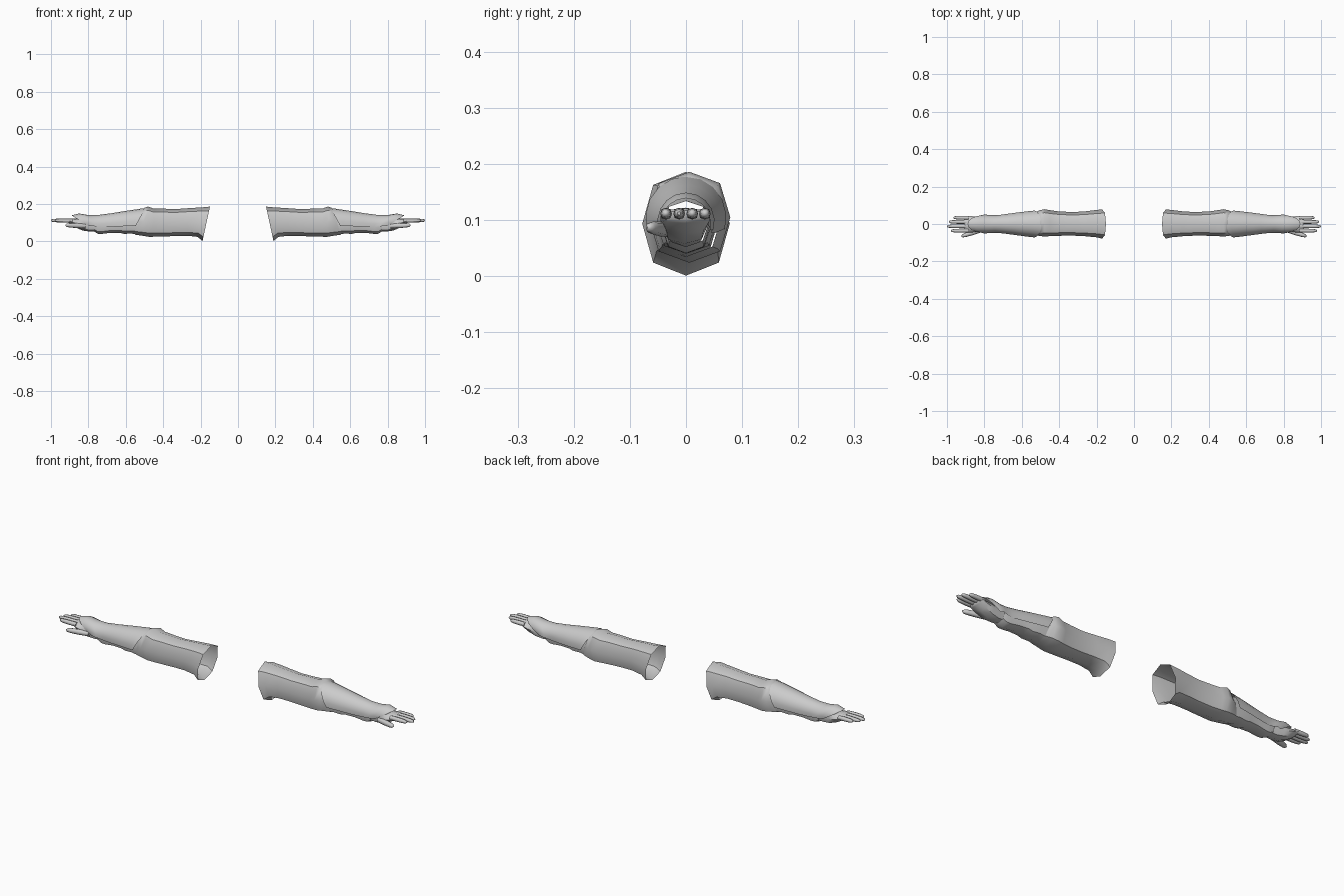
import bpy, math

grey = bpy.data.materials.new("light grey")
grey.diffuse_color = (0.6, 0.6, 0.6, 1)


def finish(name, verts, faces, angle=50):
    """Make the part and its mirrored twin on the other arm."""
    for side, label in ((1, "left_"), (-1, "right_")):
        me = bpy.data.meshes.new(label + name)
        me.from_pydata([(side * x, y, z) for x, y, z in verts], [],
                       [f if side > 0 else f[::-1] for f in faces])
        me.materials.append(grey)
        ob = bpy.data.objects.new(label + name, me)
        bpy.context.collection.objects.link(ob)
        bpy.ops.object.select_all(action='DESELECT')
        ob.select_set(True)
        bpy.context.view_layer.objects.active = ob
        bpy.ops.object.shade_smooth_by_angle(angle=math.radians(angle))


def loft(name, rings, n=8, arc=None, caps=(False, False), angle=50):
    """Rings are (x at top, x at bottom, z top, z bottom, y min, y max).
    arc limits the section to +-arc degrees measured from straight up."""
    verts, faces = [], []
    closed = arc is None
    cols = n if closed else n + 1
    for xt, xb, zt, zb, y0, y1 in rings:
        for i in range(cols):
            a = 2 * math.pi * i / n if closed else math.radians(arc * (2 * i / n - 1))
            c, s = math.cos(a), math.sin(a)
            if closed and n == 8 and i % 2:      # fuller, squarish corners
                c, s = c * 1.06, s * 1.06
            t = (1 - c) / 2
            verts.append((xt + (xb - xt) * t, (y0 + y1) / 2 + s * (y1 - y0) / 2,
                          (zt + zb) / 2 + c * (zt - zb) / 2))
    for r in range(len(rings) - 1):
        for i in range(n):
            j = (i + 1) % cols
            faces.append((r * cols + i, r * cols + j, (r + 1) * cols + j, (r + 1) * cols + i))
    if caps[0]:
        faces.append(tuple(range(cols))[::-1])
    if caps[1]:
        k = (len(rings) - 1) * cols
        faces.append(tuple(range(k, k + cols)))
    finish(name, verts, faces, angle)


# Wide upper sleeve, open at the shoulder, gathered at the elbow
loft("upper_sleeve", [
    (0.15, 0.19, 0.186, 0.001, -0.078, 0.078),
    (0.19, 0.215, 0.182, 0.024, -0.071, 0.075),
    (0.26, 0.27, 0.178, 0.030, -0.065, 0.067),
    (0.33, 0.33, 0.173, 0.029, -0.062, 0.064),
    (0.40, 0.40, 0.175, 0.026, -0.063, 0.067),
    (0.45, 0.45, 0.175, 0.025, -0.065, 0.074),
    (0.48, 0.475, 0.186, 0.024, -0.067, 0.079),
    (0.50, 0.51, 0.180, 0.030, -0.064, 0.074),
    (0.51, 0.55, 0.168, 0.036, -0.058, 0.062)])

# Inner forearm sleeve with small folds underneath
loft("forearm_sleeve", [
    (0.49, 0.53, 0.165, 0.034, -0.058, 0.058),
    (0.56, 0.57, 0.160, 0.042, -0.056, 0.057),
    (0.61, 0.61, 0.154, 0.040, -0.053, 0.054),
    (0.63, 0.63, 0.152, 0.046, -0.051, 0.052),
    (0.68, 0.68, 0.145, 0.046, -0.046, 0.047),
    (0.73, 0.73, 0.137, 0.040, -0.043, 0.043),
    (0.75, 0.75, 0.135, 0.041, -0.042, 0.042),
    (0.77, 0.77, 0.134, 0.054, -0.040, 0.040)])

# Outer guard over the top of the forearm, slanted at both ends
loft("forearm_guard", [
    (0.495, 0.575, 0.178, 0.030, -0.072, 0.072),
    (0.52, 0.59, 0.175, 0.032, -0.070, 0.070),
    (0.60, 0.63, 0.163, 0.034, -0.062, 0.063),
    (0.68, 0.68, 0.150, 0.036, -0.053, 0.054),
    (0.75, 0.71, 0.141, 0.040, -0.047, 0.047),
    (0.80, 0.73, 0.141, 0.044, -0.047, 0.047),
    (0.85, 0.74, 0.149, 0.046, -0.051, 0.051),
    (0.89, 0.745, 0.139, 0.050, -0.044, 0.044)], n=10, arc=106)

# Hand: wrist and palm
loft("palm", [
    (0.745, 0.745, 0.118, 0.056, -0.030, 0.030),
    (0.79, 0.79, 0.118, 0.052, -0.033, 0.032),
    (0.83, 0.83, 0.121, 0.058, -0.042, 0.038),
    (0.87, 0.87, 0.122, 0.075, -0.045, 0.042),
    (0.90, 0.90, 0.121, 0.094, -0.045, 0.043),
    (0.908, 0.908, 0.117, 0.102, -0.040, 0.039)], caps=(True, True))


def digit(name, x0, y0, z0, x1, y1, z1, r):
    """A tapering finger with a rounded tip."""
    rings = []
    for t, k in ((0, 1), (0.45, 1.05), (0.8, 0.92), (0.94, 0.7), (1, 0.3)):
        x, y, z = (a + (b - a) * t for a, b in ((x0, x1), (y0, y1), (z0, z1)))
        rings.append((x, x, z + r * k, z - r * k, y - r * k, y + r * k))
    loft(name, rings, caps=(True, True), angle=60)


for name, y, tip in (("index_finger", -0.035, 0.978), ("middle_finger", -0.012, 1.0),
                     ("ring_finger", 0.011, 0.990), ("little_finger", 0.033, 0.965)):
    digit(name, 0.885, y, 0.111, tip, y * 1.03, 0.112, 0.0100)
digit("thumb", 0.815, -0.032, 0.082, 0.922, -0.065, 0.087, 0.0125)
